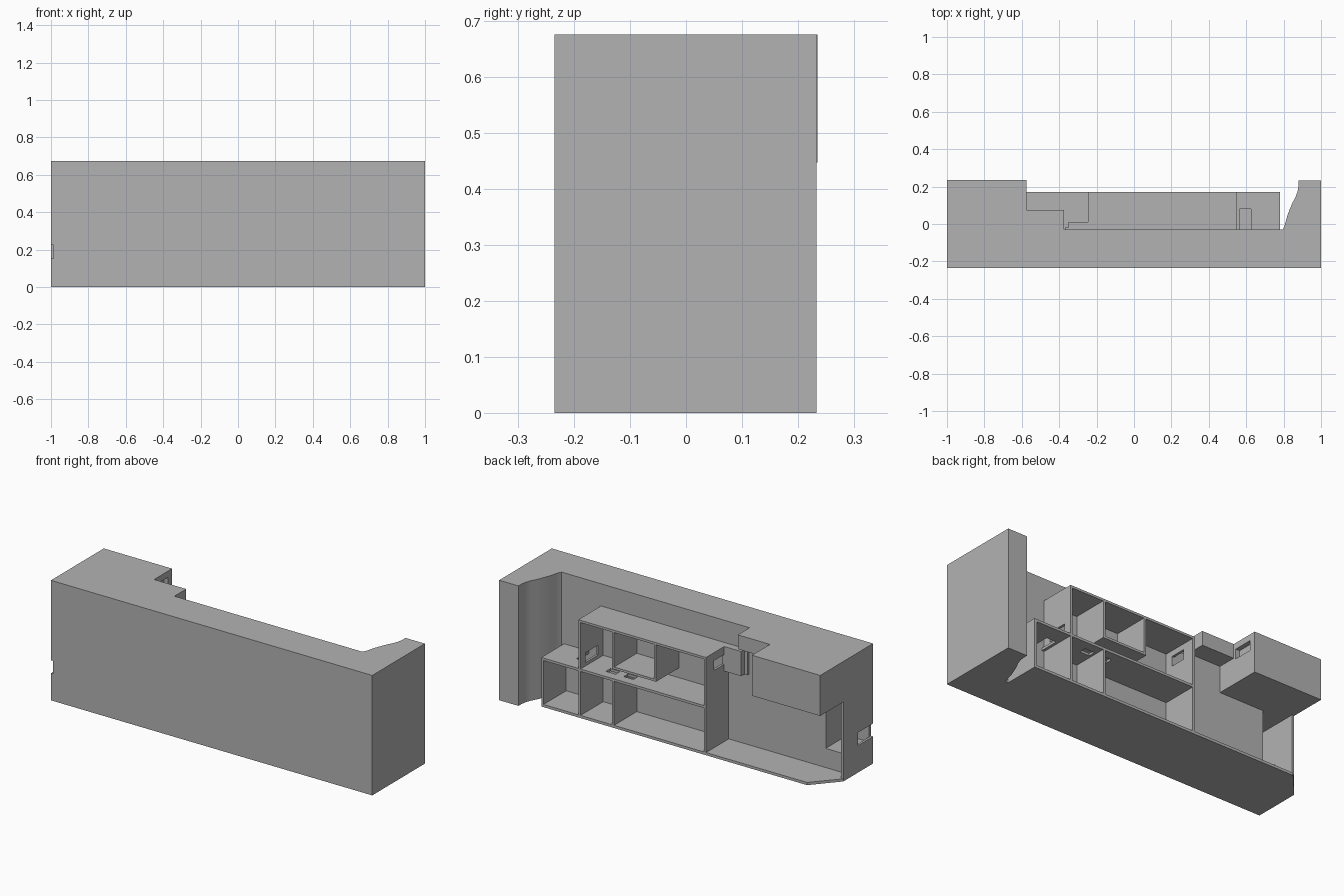
import bpy
import bmesh

cube = bpy.data.objects.get("Cube")
if cube:
    bpy.data.objects.remove(cube, do_unlink=True)

gray = bpy.data.materials.new("light_gray")
gray.use_nodes = True
gray.diffuse_color = (0.45, 0.45, 0.45, 1)
gray.node_tree.nodes["Principled BSDF"].inputs["Base Color"].default_value = gray.diffuse_color

BACK = -0.03    # plane of the rear wall
DEEP = 0.172    # rear edge of the shelves
T = 0.0135      # panel thickness


def prism(name, plan, z0, z1):
    """Extrude a plan outline from z0 to z1."""
    bm = bmesh.new()
    face = bm.faces.new([bm.verts.new((x, y, z0)) for x, y in plan])
    top = bmesh.ops.extrude_face_region(bm, geom=[face])
    verts = [v for v in top["geom"] if isinstance(v, bmesh.types.BMVert)]
    bmesh.ops.translate(bm, verts=verts, vec=(0, 0, z1 - z0))
    bmesh.ops.recalc_face_normals(bm, faces=bm.faces)
    mesh = bpy.data.meshes.new(name)
    bm.to_mesh(mesh)
    bm.free()
    mesh.materials.append(gray)
    obj = bpy.data.objects.new(name, mesh)
    bpy.context.collection.objects.link(obj)
    return obj


def box(name, x0, x1, y0, y1, z0, z1):
    return prism(name, [(x0, y0), (x1, y0), (x1, y1), (x0, y1)], z0, z1)


def cut(obj, *bounds):
    """Cut a box-shaped opening and bake the result."""
    cutter = box("cutter", *bounds)
    cutter.hide_render = True
    mod = obj.modifiers.new("opening", "BOOLEAN")
    mod.operation = "DIFFERENCE"
    mod.solver = "EXACT"
    mod.object = cutter
    bpy.context.view_layer.update()
    graph = bpy.context.evaluated_depsgraph_get()
    mesh = bpy.data.meshes.new_from_object(obj.evaluated_get(graph))
    obj.modifiers.clear()
    obj.data = mesh
    bpy.data.objects.remove(cutter, do_unlink=True)


# Main mass with the curved end
curve = [(0.88, 0.233), (0.88, 0.205), (0.875, 0.175), (0.864, 0.145), (0.848, 0.115),
         (0.833, 0.08), (0.82, 0.045), (0.81, 0.01), (0.803, -0.015), (0.795, BACK)]
body = prism("main_wall", [(-1, -0.235), (1, -0.235), (1, 0.233)] + curve + [(-1, BACK)], 0, 0.675)
cut(body, -1 + T, -0.849, -0.22, 0, 0.123, 0.447)       # tall niche
cut(body, -1.1, -0.986, -0.3, -0.10, 0.152, 0.225)      # corner slot
bpy.ops.object.select_all(action="DESELECT")
body.select_set(True)
bpy.context.view_layer.objects.active = body
bpy.ops.object.shade_smooth_by_angle(angle=0.5)

# Floor with a clipped corner, and the thin end wall
prism("floor", [(-1, BACK), (0.78, BACK), (0.78, DEEP), (-0.874, DEEP), (-1, 0.03)], 0, 0.015)
box("end_wall", -1, -1 + T, BACK, 0.03, 0, 0.447)

# Overhead blocks
overhead = box("overhead_block", -1, -0.575, BACK, 0.235, 0.447, 0.675)
cut(overhead, -0.6, -0.5, 0.09, 0.2, 0.585, 0.64)
box("overhead_step", -0.575, -0.375, BACK, 0.075, 0.595, 0.675)
box("wall_housing", -0.35, -0.245, BACK, 0.01, 0.411, 0.55)
box("housing_strip", -0.37, -0.35, BACK, -0.02, 0.411, 0.55)

# Long shelf with openings
shelf = box("middle_shelf", -0.245, 0.78, BACK, DEEP, 0.262, 0.276)
cut(shelf, 0.565, 0.625, BACK, 0.08, 0.2, 0.3)
for x in (0.384, 0.274):
    cut(shelf, x - 0.03, x + 0.03, 0.08, 0.12, 0.2, 0.3)
box("top_shelf", -0.245, 0.55, BACK, DEEP, 0.537, 0.55)

# Upright panels
tall = box("tall_end_panel", -0.245, -0.245 + T, BACK, DEEP, 0, 0.55)
cut(tall, -0.3, -0.2, 0.012, 0.1, 0.45, 0.505)
side = box("upper_side_panel", 0.55 - T, 0.55, BACK, DEEP, 0.27, 0.55)
cut(side, 0.5, 0.6, 0.015, 0.125, 0.295, 0.35)
for name, x in (("lower_end_panel", 0.78), ("lower_divider_a", 0.55), ("lower_divider_b", 0.341)):
    box(name, x - T, x, BACK, DEEP, 0, 0.27)

# Hanging compartment
box("hanging_left", 0.341 - T, 0.341, BACK, DEEP, 0.33, 0.54)
box("hanging_right", 0.066, 0.066 + T, BACK, DEEP, 0.33, 0.54)
box("hanging_base", 0.066, 0.341, BACK, DEEP, 0.33, 0.343)
